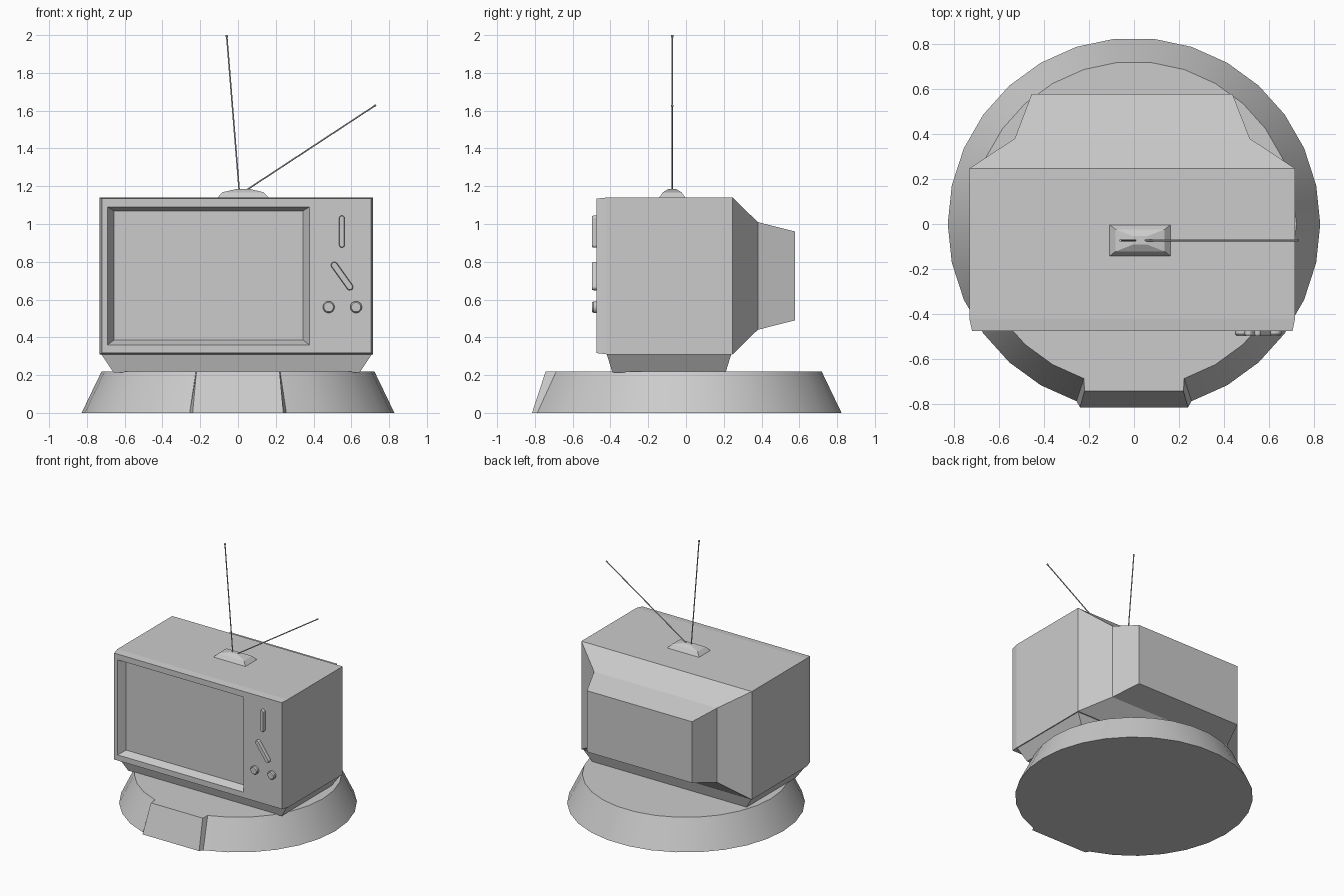
import bpy, bmesh
from math import sin, cos, pi, radians, atan2
from mathutils import Vector

if "Cube" in bpy.data.objects:
    bpy.data.objects.remove(bpy.data.objects["Cube"])


def loft(name, rings, smooth=False):
    """Skin a stack of equal-sized point rings and cap both ends."""
    bm = bmesh.new()
    loops = [[bm.verts.new(p) for p in ring] for ring in rings]
    for a, b in zip(loops, loops[1:]):
        for i in range(len(a)):
            j = (i + 1) % len(a)
            bm.faces.new((a[i], a[j], b[j], b[i]))
    bm.faces.new(loops[0])
    bm.faces.new(loops[-1])
    bmesh.ops.recalc_face_normals(bm, faces=bm.faces)
    mesh = bpy.data.meshes.new(name)
    bm.to_mesh(mesh)
    bm.free()
    ob = bpy.data.objects.new(name, mesh)
    bpy.context.collection.objects.link(ob)
    if smooth:
        bpy.ops.object.select_all(action='DESELECT')
        bpy.context.view_layer.objects.active = ob
        ob.select_set(True)
        bpy.ops.object.shade_smooth_by_angle(angle=radians(30))
    return ob


def rect_y(x0, x1, z0, z1, y):
    return [(x0, y, z0), (x1, y, z0), (x1, y, z1), (x0, y, z1)]


def rect_z(x0, x1, y0, y1, z):
    return [(x0, y0, z), (x1, y0, z), (x1, y1, z), (x0, y1, z)]


def base_ring(r, half, front, z):
    """Thirty-sided disc outline whose front facets become a flat panel."""
    pts = [(r * cos(radians(a)), r * sin(radians(a)), z)
           for a in range(-72, 253, 12)]
    return pts + [(-half, front, z), (half, front, z)]


def control(name, a, b, r, n=8):
    """Pill-shaped knob on the front panel running from a to b in x, z."""
    ang = atan2(b[1] - a[1], b[0] - a[0])
    rings = []
    for y, rr in ((-0.46, r), (-0.49, r), (-0.498, r * 0.8)):
        ring = []
        for c, start in ((b, ang - pi / 2), (a, ang + pi / 2)):
            for i in range(n):
                t = start + (i + 0.5) * pi / n
                ring.append((c[0] + rr * cos(t), y, c[1] + rr * sin(t)))
        rings.append(ring)
    loft(name, rings)


def rod(name, a, b, r=0.004, n=8):
    """Thin antenna with a small thicker tip."""
    a, b = Vector(a), Vector(b)
    d = (b - a).normalized()
    u = Vector((0, 1, 0))
    v = d.cross(u)
    tip = b - d * 0.012
    rings = [[c + (u * cos(2 * pi * i / n) + v * sin(2 * pi * i / n)) * s
              for i in range(n)]
             for c, s in ((a, r), (tip, r), (tip, r * 1.4), (b, r * 1.4))]
    loft(name, rings, smooth=True)


# Round pedestal with flat front panel
loft("pedestal", [base_ring(0.828, 0.24, -0.815, 0),
                  base_ring(0.722, 0.22, -0.743, 0.22)], smooth=True)

# Tapered foot under the cabinet
loft("foot", [rect_z(-0.66, 0.645, -0.39, 0.21, 0.215),
              rect_z(-0.725, 0.71, -0.42, 0.24, 0.312)])

# Cabinet: recessed screen, front frame, box and stepped rear housing
loft("cabinet", [rect_y(-0.657, 0.345, 0.385, 1.07, -0.42),
                 rect_y(-0.69, 0.378, 0.36, 1.09, -0.475),
                 rect_y(-0.72, 0.705, 0.317, 1.134, -0.475),
                 rect_y(-0.732, 0.716, 0.31, 1.14, -0.42),
                 rect_y(-0.732, 0.716, 0.31, 1.14, 0.247),
                 rect_y(-0.53, 0.515, 0.44, 1.01, 0.38),
                 rect_y(-0.455, 0.438, 0.49, 0.96, 0.577)])

# Front controls
control("channel_slider", (0.55, 0.89), (0.55, 1.03), 0.015)
control("tuning_lever", (0.51, 0.782), (0.592, 0.667), 0.018)
for side, x in (("left", 0.48), ("right", 0.625)):
    control(side + "_knob", (x, 0.56), (x, 0.56), 0.031, n=10)

# Antenna mount and rods
loft("antenna_mount", [rect_z(-0.113, 0.167, -0.146, 0.0, 1.135),
                       rect_z(-0.082, 0.136, -0.122, -0.024, 1.168),
                       rect_z(-0.005, 0.06, -0.092, -0.054, 1.186)])
rod("left_antenna", (0.007, -0.073, 1.17), (-0.06, -0.073, 2.0))
rod("right_antenna", (0.045, -0.073, 1.18), (0.73, -0.073, 1.63))
